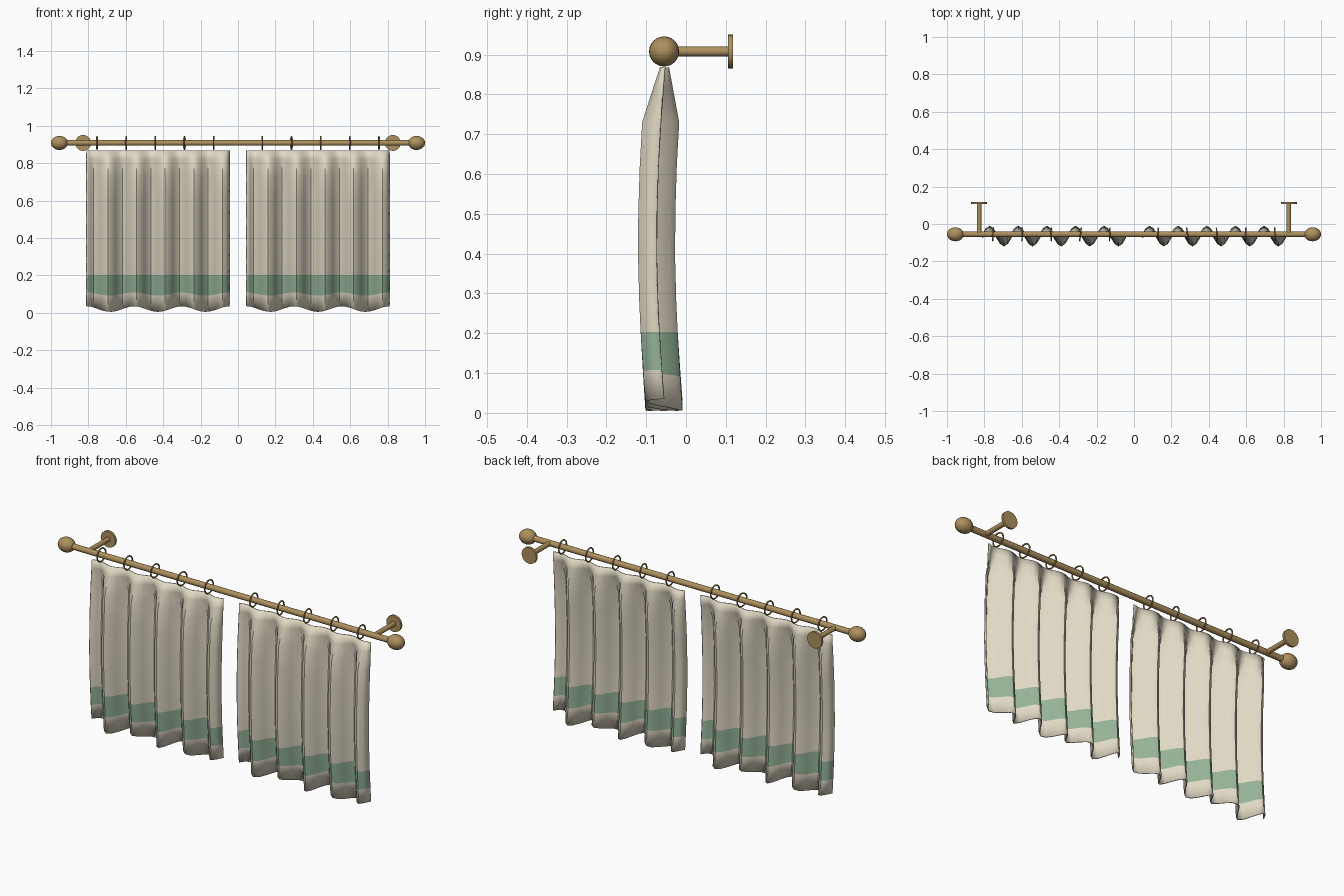
import bpy, bmesh, math
from mathutils import Matrix, Vector

cube = bpy.data.objects.get("Cube")
if cube:
    bpy.data.objects.remove(cube)


def material(name, color):
    m = bpy.data.materials.new(name)
    m.use_nodes = True
    m.diffuse_color = (*color, 1)
    bsdf = next(n for n in m.node_tree.nodes if n.type == 'BSDF_PRINCIPLED')
    bsdf.inputs["Base Color"].default_value = (*color, 1)
    return m


BRASS = material("brass", (0.42, 0.28, 0.11))
CREAM = material("cream cloth", (0.75, 0.69, 0.55))
GREEN = material("green band", (0.30, 0.45, 0.31))

ROD_Y, ROD_Z = -0.055, 0.908
PLEATS, STEPS = 5, 40


def smooth(ob, angle=30):
    bpy.ops.object.select_all(action='DESELECT')
    ob.select_set(True)
    bpy.context.view_layer.objects.active = ob
    bpy.ops.object.shade_smooth_by_angle(angle=math.radians(angle))


def finish(name):
    ob = bpy.context.object
    ob.name = name
    ob.data.materials.append(BRASS)
    smooth(ob)
    return ob


def cylinder(name, a, b, radius, sides=20):
    a, b = Vector(a), Vector(b)
    bpy.ops.mesh.primitive_cylinder_add(
        vertices=sides, radius=radius, depth=(b - a).length, location=(a + b) / 2,
        rotation=(b - a).to_track_quat('Z', 'Y').to_euler())
    return finish(name)


# Curtain cloth: a pleated sheet that gathers at the top and bows forward
def curtain(name, x0, width):
    rows = [0.868, 0.82, 0.73, 0.62, 0.5, 0.38, 0.28, 0.203, 0.1, 0.02]
    band_row = 7
    bm = bmesh.new()
    grid = []
    for z in rows:
        gather = min(1, (0.868 - z) / 0.138)
        depth = 0.009 + 0.035 * gather
        middle = -0.054 - 0.02 * math.sin(math.pi * z / 0.868)
        ripple = 0.015 * max(0, (0.2 - z) / 0.18)
        line = []
        for i in range(STEPS + 1):
            u = i / STEPS
            y = middle + depth * math.sin(math.tau * PLEATS * u)
            line.append(bm.verts.new((x0 + width * u, y, z + ripple * math.cos(math.tau * 3 * u))))
        grid.append(line)
    for r in range(len(rows) - 1):
        for i in range(STEPS):
            f = bm.faces.new((grid[r][i], grid[r + 1][i], grid[r + 1][i + 1], grid[r][i + 1]))
            f.material_index = int(r == band_row)
    me = bpy.data.meshes.new(name)
    bm.to_mesh(me)
    bm.free()
    ob = bpy.data.objects.new(name, me)
    bpy.context.collection.objects.link(ob)
    me.materials.append(CREAM)
    me.materials.append(GREEN)
    smooth(ob)
    thick = ob.modifiers.new("thickness", 'SOLIDIFY')
    thick.thickness = 0.005
    thick.offset = 0
    thick.material_offset_rim = -1


curtain("right_curtain", -0.81, 0.765)
curtain("left_curtain", 0.045, 0.765)

# Rod across both panels
cylinder("curtain_rod", (-0.93, ROD_Y, ROD_Z), (0.93, ROD_Y, ROD_Z), 0.015)

for side, s in (("left", 1), ("right", -1)):
    # Rounded end knob
    bpy.ops.mesh.primitive_uv_sphere_add(segments=24, ring_count=14, radius=1,
                                         location=(s * 0.955, ROD_Y, ROD_Z))
    knob = bpy.context.object
    knob.data.transform(Matrix.Diagonal((0.045, 0.0375, 0.0375, 1)))
    finish(side + "_end_knob")

    # Wall bracket
    x = s * 0.828
    cylinder(side + "_bracket_arm", (x, ROD_Y, ROD_Z), (x, 0.11, ROD_Z), 0.0125)
    cylinder(side + "_wall_plate", (x, 0.106, ROD_Z), (x, 0.118, ROD_Z), 0.0425, 24)

    # Hanging rings
    for i in range(5):
        yaw = math.radians(7 if i == 1 else 2)
        bpy.ops.mesh.primitive_torus_add(
            major_radius=0.034, minor_radius=0.0038, major_segments=24, minor_segments=8,
            location=(s * (0.13 + 0.156 * i), ROD_Y, ROD_Z),
            rotation=(0, math.pi / 2, s * yaw))
        finish(f"{side}_ring_{i + 1}")
